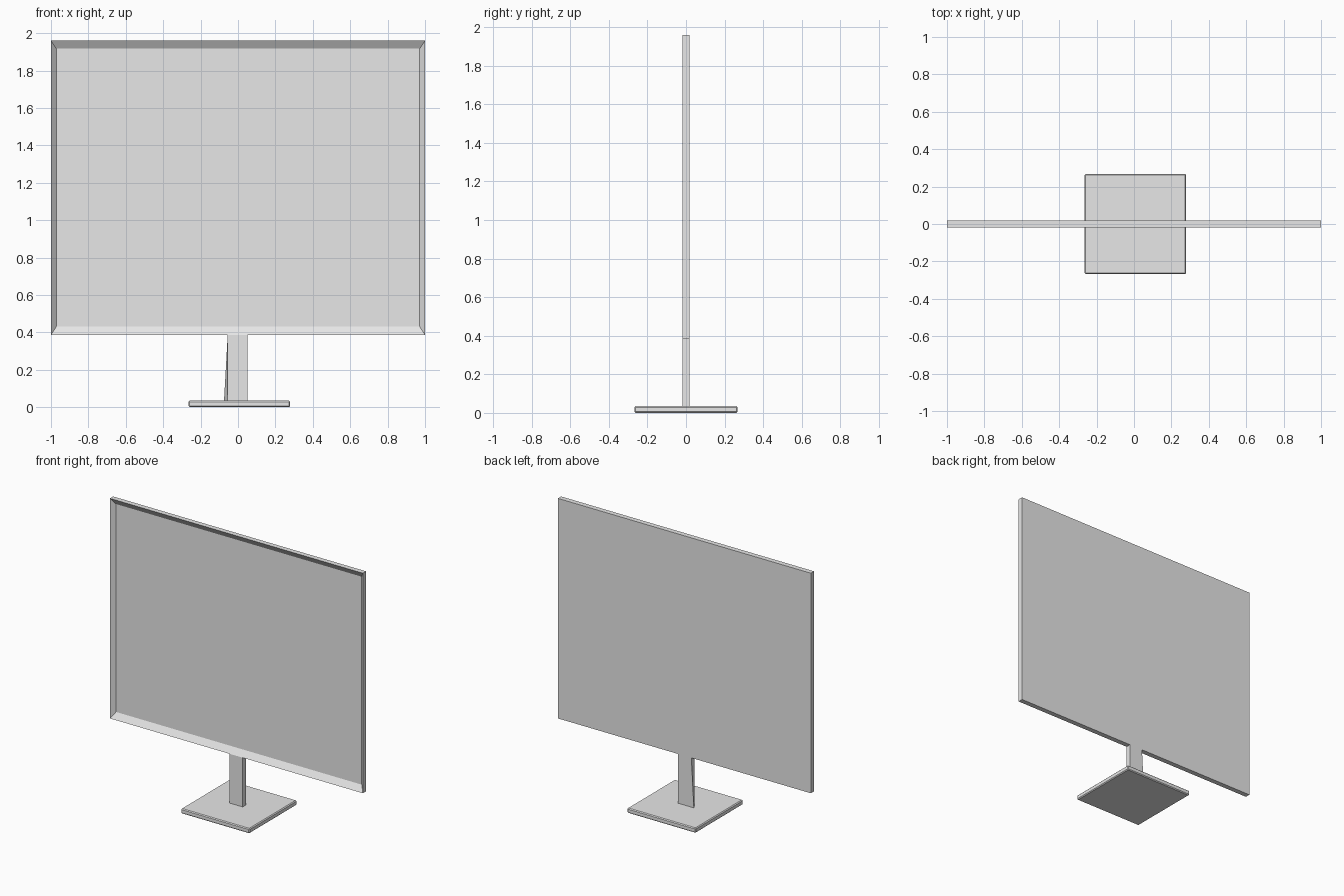
import bpy
import bmesh
from mathutils import Vector

cube = bpy.data.objects.get("Cube")
if cube:
    bpy.data.objects.remove(cube, do_unlink=True)

grey = bpy.data.materials.new("light grey")
grey.use_nodes = True
COLOUR = (0.8, 0.8, 0.8, 1.0)
grey.diffuse_color = COLOUR
grey.node_tree.nodes["Principled BSDF"].inputs["Base Color"].default_value = COLOUR

HALF_DEPTH = 0.018


def box(name, low, high, edit=None):
    """Box between two corners, with an optional bmesh edit."""
    low, high = Vector(low), Vector(high)
    bm = bmesh.new()
    bmesh.ops.create_cube(bm, size=1)
    for v in bm.verts:
        v.co = (low + high) / 2 + v.co * (high - low)
    if edit:
        edit(bm)
    mesh = bpy.data.meshes.new(name)
    bm.to_mesh(mesh)
    bm.free()
    mesh.materials.append(grey)
    obj = bpy.data.objects.new(name, mesh)
    bpy.context.collection.objects.link(obj)
    return obj


# Display panel: the front face is inset and pushed back inside the frame
def recess_screen(bm):
    bm.normal_update()
    front = min(bm.faces, key=lambda f: f.normal.y)
    bmesh.ops.inset_individual(bm, faces=[front], thickness=0.04)
    for v in front.verts:
        v.co.y += 0.028
        v.co.z += 0.015 if v.co.z < 1 else -0.015


box("display_panel", (-1, -HALF_DEPTH, 0.387), (1, HALF_DEPTH, 1.96), recess_screen)


# Neck: the lower rear corner on the right flares outward
def flare_corner(bm):
    corner = min(bm.verts, key=lambda v: v.co.x + v.co.z - v.co.y)
    corner.co.x -= 0.02


box("neck", (-0.055, -HALF_DEPTH, 0.03), (0.05, HALF_DEPTH, 0.387), flare_corner)

# Base plate with narrow chamfers
base = box("base_plate", (-0.264, -0.268, 0), (0.278, 0.268, 0.035))
bevel = base.modifiers.new("chamfer", 'BEVEL')
bevel.width = 0.006
bevel.segments = 1
